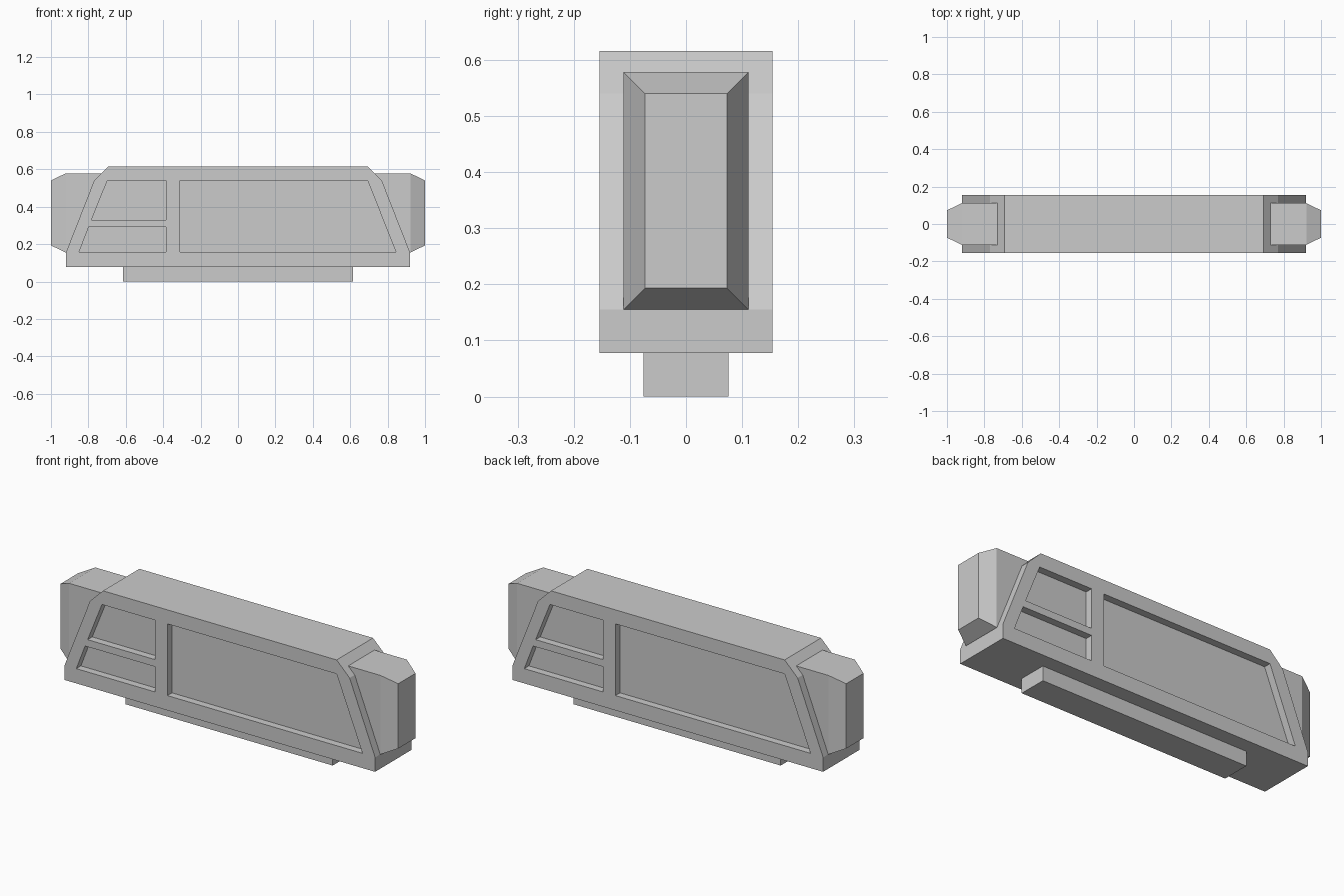
import bpy, bmesh

if "Cube" in bpy.data.objects:
    bpy.data.objects.remove(bpy.data.objects["Cube"])


def make_object(name, bm):
    bmesh.ops.recalc_face_normals(bm, faces=bm.faces)
    mesh = bpy.data.meshes.new(name)
    bm.to_mesh(mesh)
    bm.free()
    ob = bpy.data.objects.new(name, mesh)
    bpy.context.collection.objects.link(ob)
    return ob


def loft(bm, rings):
    """Skin between matching closed rings and cap both ends."""
    vs = [[bm.verts.new(p) for p in r] for r in rings]
    n = len(vs[0])
    for a, b in zip(vs, vs[1:]):
        for i in range(n):
            j = (i + 1) % n
            bm.faces.new((a[i], a[j], b[j], b[i]))
    bm.faces.new(vs[0])
    bm.faces.new(vs[-1])


def prism(bm, profile, y0, y1, s=1):
    """Extrude an XZ profile along y; s=-1 turns it half round about z."""
    loft(bm, [[(s * x, s * y, z) for x, z in profile] for y in (y0, y1)])


# Main body: extruded trapezoid with chamfered shoulders
half = [(0.92, 0.078), (0.92, 0.155), (0.769, 0.54), (0.692, 0.616)]
bm = bmesh.new()
prism(bm, half + [(-x, z) for x, z in reversed(half)], -0.154, 0.154)
body = make_object("body", bm)

# Recessed panels, repeated half a turn round on the back
panels = [
    [(-0.31, 0.157), (0.845, 0.157), (0.692, 0.541), (-0.31, 0.541)],
    [(-0.783, 0.33), (-0.385, 0.33), (-0.385, 0.541), (-0.698, 0.541)],
    [(-0.85, 0.157), (-0.385, 0.157), (-0.385, 0.292), (-0.798, 0.292)],
]
bm = bmesh.new()
for s in (1, -1):
    for p in panels:
        prism(bm, p, -0.25, -0.115, s)
cutter = make_object("panel_cutter", bm)
cutter.hide_render = True
mod = body.modifiers.new("panels", 'BOOLEAN')
mod.operation = 'DIFFERENCE'
mod.solver = 'EXACT'
mod.object = cutter
bpy.context.view_layer.objects.active = body
bpy.ops.object.modifier_apply(modifier=mod.name)
bpy.data.objects.remove(cutter)

# End blocks with chamfered outer faces
for side, s in (("left", -1), ("right", 1)):
    rings = []
    for x, y, z0, z1 in ((0.7, 0.111, 0.155, 0.578),
                         (0.922, 0.111, 0.155, 0.578),
                         (1.0, 0.073, 0.193, 0.54)):
        rings.append([(s * x, -y, z0), (s * x, y, z0), (s * x, y, z1), (s * x, -y, z1)])
    bm = bmesh.new()
    loft(bm, rings)
    make_object(side + "_end_block", bm)

# Foot rail under the body
bm = bmesh.new()
prism(bm, [(-0.614, 0), (0.614, 0), (0.614, 0.078), (-0.614, 0.078)], -0.076, 0.076)
make_object("foot_rail", bm)
